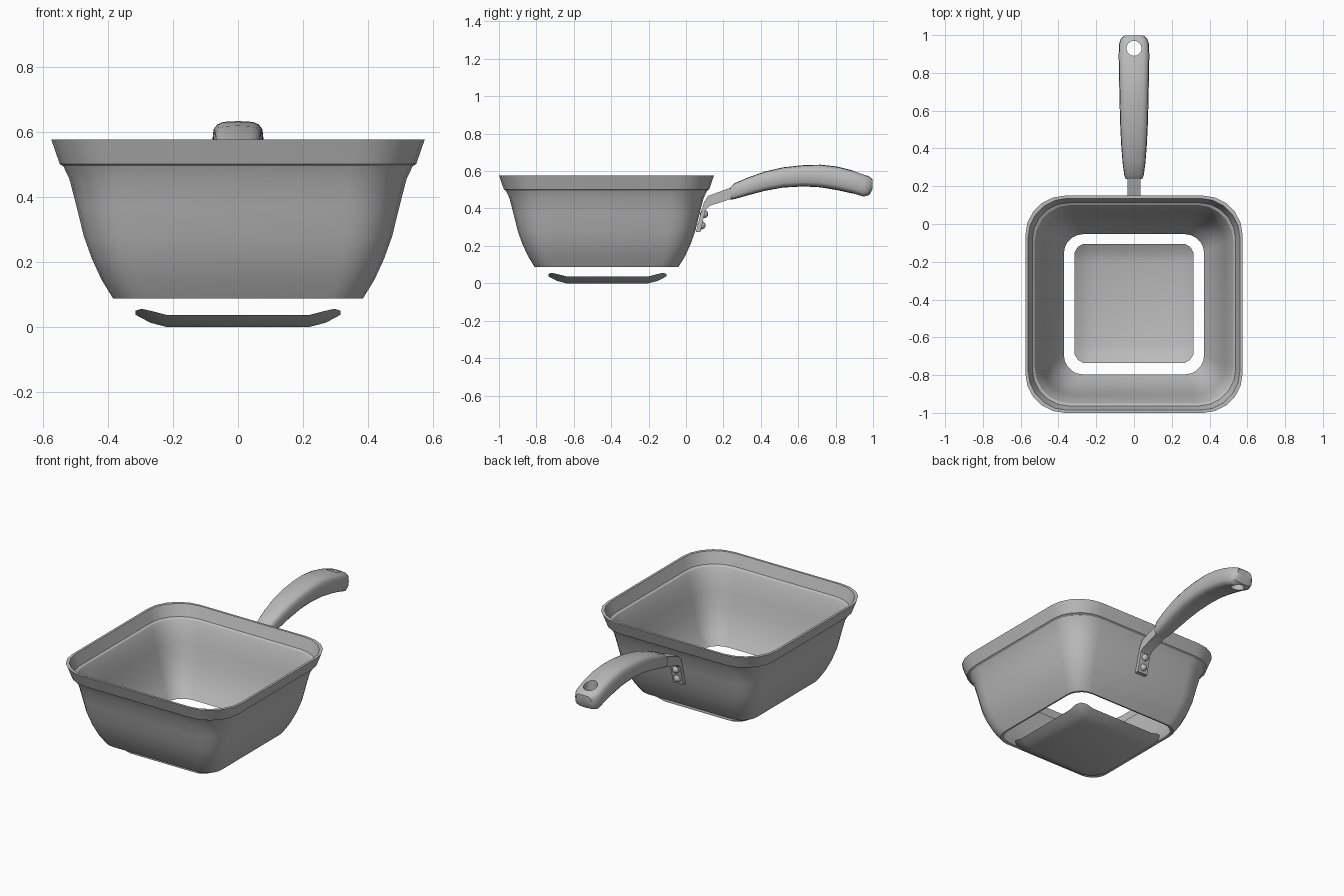
import bpy, bmesh
from math import sin, cos, pi, radians, copysign
from mathutils import Matrix

cube = bpy.data.objects.get("Cube")
if cube:
    bpy.data.objects.remove(cube, do_unlink=True)

grey = bpy.data.materials.new("plain_grey")
grey.use_nodes = True
COLOUR = (0.5, 0.5, 0.5, 1)
grey.diffuse_color = COLOUR
for node in grey.node_tree.nodes:
    if node.type == "BSDF_PRINCIPLED":
        node.inputs["Base Color"].default_value = COLOUR

PAN_Y = -0.425  # centre of the square bowl


def finish(bm, name, fix_normals=True):
    if fix_normals:
        bmesh.ops.recalc_face_normals(bm, faces=bm.faces)
    mesh = bpy.data.meshes.new(name)
    bm.to_mesh(mesh)
    bm.free()
    obj = bpy.data.objects.new(name, mesh)
    bpy.context.collection.objects.link(obj)
    mesh.materials.append(grey)
    return obj


def smooth(obj, angle=30):
    bpy.ops.object.select_all(action="DESELECT")
    obj.select_set(True)
    bpy.context.view_layer.objects.active = obj
    bpy.ops.object.shade_smooth_by_angle(angle=radians(angle))


def loft(rings, name, closed=False):
    """Skin a list of equal point rings; closed joins last to first, else cap."""
    bm = bmesh.new()
    loops = [[bm.verts.new(p) for p in ring] for ring in rings]
    n = len(loops[0])
    pairs = list(zip(loops, loops[1:]))
    if closed:
        pairs.append((loops[-1], loops[0]))
    else:
        bm.faces.new(loops[0])
        bm.faces.new(loops[-1])
    for a, b in pairs:
        for i in range(n):
            j = (i + 1) % n
            bm.faces.new((a[i], a[j], b[j], b[i]))
    return finish(bm, name)


def rounded_square(half, z, steps=5):
    """Rounded square whose corners grow with height."""
    r = 0.10 + 0.11 * (z - 0.09) / 0.49
    pts = []
    for q in range(4):
        mid = pi / 4 + q * pi / 2
        cx, cy = copysign(half - r, cos(mid)), copysign(half - r, sin(mid))
        for s in range(steps + 1):
            a = q * pi / 2 + s * pi / 2 / steps
            pts.append((cx + r * cos(a), PAN_Y + cy + r * sin(a), z))
    return pts


# Bowl: thin wall with a stepped, flared rim and an open bottom
outer = [(0.385, 0.088), (0.42, 0.145), (0.45, 0.21), (0.475, 0.28), (0.497, 0.37),
         (0.519, 0.455), (0.538, 0.495), (0.549, 0.502), (0.575, 0.577)]
inner = [(0.561, 0.577), (0.538, 0.508), (0.526, 0.500), (0.506, 0.458),
         (0.484, 0.37), (0.462, 0.28), (0.437, 0.21), (0.406, 0.145), (0.371, 0.092)]
smooth(loft([rounded_square(h, z) for h, z in outer + inner], "bowl", closed=True), 25)

# Base plate: flat sheet whose edges turn up
lift = [(0, 0), (0.22, 0), (0.27, 0.013), (0.315, 0.037)]


def rise(v):
    v = abs(v)
    for (a, za), (b, zb) in zip(lift, lift[1:]):
        if v <= b:
            return za + (zb - za) * (v - a) / (b - a)
    return lift[-1][1]


bm = bmesh.new()
coords = [-v for v, _ in reversed(lift[1:])] + [v for v, _ in lift]
grid = []
for y in coords:
    row = []
    for x in coords:
        px, py = x, y
        if min(abs(x), abs(y)) > 0.3:       # round the corners
            px, py = x * 0.946, y * 0.946
        row.append(bm.verts.new((px, py + PAN_Y + 0.005, rise(px) + rise(py))))
    grid.append(row)
for r0, r1 in zip(grid, grid[1:]):
    for i in range(len(coords) - 1):
        bm.faces.new((r0[i], r0[i + 1], r1[i + 1], r1[i]))
smooth(finish(bm, "base_plate", fix_normals=False), 40)

# Bracket: bent metal strip from the bowl wall up into the grip
strip = [(0.053, 0.275), (0.077, 0.275), (0.105, 0.395), (0.13, 0.415), (0.27, 0.46),
         (0.27, 0.52), (0.24, 0.512), (0.118, 0.467), (0.097, 0.435), (0.08, 0.38)]
bracket = loft([[(x, y, z) for y, z in strip] for x in (-0.035, 0.035)], "bracket")
smooth(bracket, 35)

# Rivets: two domed heads on the bracket
for name, y, z in (("lower_rivet", 0.083, 0.31), ("upper_rivet", 0.097, 0.37)):
    bm = bmesh.new()
    bmesh.ops.create_uvsphere(bm, u_segments=12, v_segments=8, radius=0.022,
                              matrix=Matrix.Translation((0, y, z)))
    smooth(finish(bm, name), 50)

# Grip: arched rounded bar, stations are y, top, bottom, half width
stations = [(0.237, 0.513, 0.447, 0.043), (0.26, 0.535, 0.45, 0.052),
            (0.33, 0.565, 0.47, 0.061), (0.42, 0.597, 0.494, 0.068),
            (0.52, 0.62, 0.512, 0.073), (0.63, 0.632, 0.518, 0.076),
            (0.72, 0.634, 0.513, 0.078), (0.81, 0.624, 0.498, 0.08),
            (0.89, 0.604, 0.48, 0.081), (0.95, 0.583, 0.461, 0.08),
            (0.98, 0.571, 0.472, 0.07), (0.998, 0.555, 0.505, 0.05)]


def grip_ring(y, top, bottom, half, n=16):
    mid, tall = (top + bottom) / 2, (top - bottom) / 2
    pts = []
    for i in range(n):
        c, s = cos(2 * pi * i / n), sin(2 * pi * i / n)
        pts.append((half * copysign(abs(c) ** 0.55, c), y,
                    mid + tall * copysign(abs(s) ** 0.55, s)))
    return pts


grip = loft([grip_ring(*s) for s in stations], "grip")

# Hanging hole through the end of the grip
bm = bmesh.new()
bmesh.ops.create_cone(bm, cap_ends=True, segments=16, radius1=0.04, radius2=0.04,
                      depth=0.4, matrix=Matrix.Translation((0, 0.93, 0.53)))
cutter = finish(bm, "hole_cutter")
cutter.hide_render = True
cut = grip.modifiers.new("hanging_hole", "BOOLEAN")
cut.operation = "DIFFERENCE"
cut.solver = "EXACT"
cut.object = cutter
bpy.context.view_layer.objects.active = grip
bpy.ops.object.modifier_apply(modifier=cut.name)
bpy.data.objects.remove(cutter, do_unlink=True)
smooth(grip, 35)
